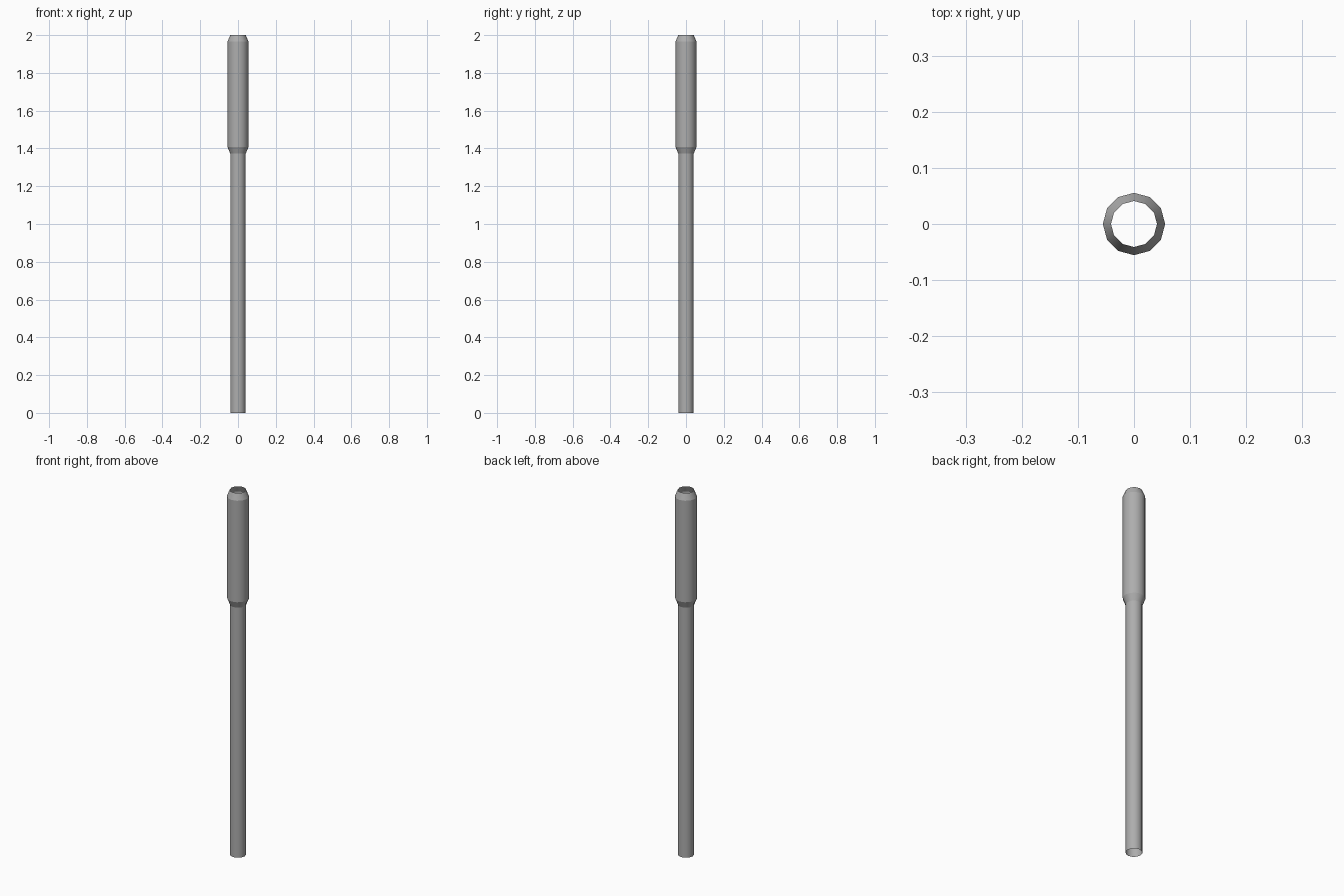
import bpy, bmesh
from math import cos, sin, pi

if "Cube" in bpy.data.objects:
    bpy.data.objects.remove(bpy.data.objects["Cube"])

SIDES = 12


def open_tube(name, profile):
    """Single-walled, open-ended tube lathed from (radius, z) points."""
    bm = bmesh.new()
    rings = [[bm.verts.new((r * cos(2 * pi * i / SIDES), r * sin(2 * pi * i / SIDES), z))
              for i in range(SIDES)] for r, z in profile]
    for low, high in zip(rings, rings[1:]):
        for i in range(SIDES):
            j = (i + 1) % SIDES
            bm.faces.new((low[i], low[j], high[j], high[i])).smooth = True
    # keep the horizontal creases crisp
    for e in bm.edges:
        if abs(e.verts[0].co.z - e.verts[1].co.z) < 1e-5:
            e.smooth = False
    mesh = bpy.data.meshes.new(name)
    bm.to_mesh(mesh)
    bm.free()
    obj = bpy.data.objects.new(name, mesh)
    bpy.context.collection.objects.link(obj)
    return obj


# Slim lower pipe flaring into a wider sleeve with a tapered mouth
tube = open_tube("barrel_tube", [
    (0.041, 0.0),
    (0.041, 1.372),
    (0.0555, 1.408),
    (0.0555, 1.965),
    (0.041, 2.0),
])

# Dark grey metal
metal = bpy.data.materials.new("dark_grey")
metal.diffuse_color = (0.42, 0.42, 0.42, 1)
metal.use_nodes = True
metal.node_tree.nodes["Principled BSDF"].inputs["Base Color"].default_value = metal.diffuse_color
tube.data.materials.append(metal)
